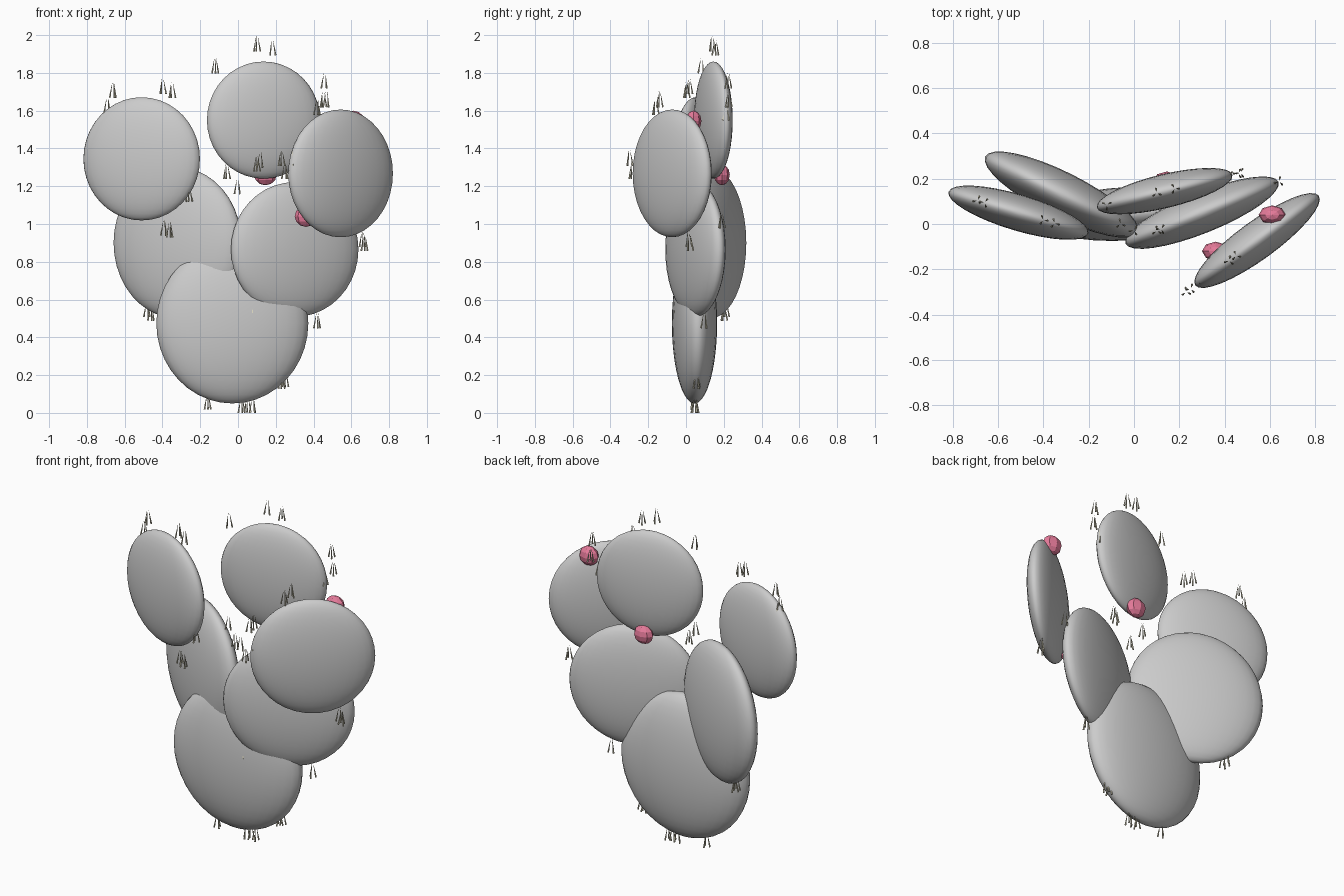
import bpy, bmesh, math, random
from mathutils import Matrix, Vector

if "Cube" in bpy.data.objects:
    bpy.data.objects.remove(bpy.data.objects["Cube"])
random.seed(4)


def material(name, rgb):
    m = bpy.data.materials.new(name)
    m.diffuse_color = (*rgb, 1)
    m.use_nodes = True
    m.node_tree.nodes["Principled BSDF"].inputs["Base Color"].default_value = m.diffuse_color
    return m


def make_object(name, bm, smooth, mat=None):
    me = bpy.data.meshes.new(name)
    bm.to_mesh(me)
    bm.free()
    for p in me.polygons:
        p.use_smooth = smooth
    if mat:
        me.materials.append(mat)
    ob = bpy.data.objects.new(name, me)
    bpy.context.collection.objects.link(ob)
    return ob


pink = material("bud_pink", (0.8, 0.2, 0.33))
straw = material("spine_straw", (0.72, 0.68, 0.52))

# Pads: name, centre, radii (width, thickness, height), yaw in degrees,
# and front-view (x, z) positions of the spine clusters in the pad's plane
pads = [
    ("base_pad", (-.03, .045, .475), (.403, .118, .425), 3,
     [(-.16, .06), (.02, .042), (.05, .045), (.08, .042), (.23, .17), (.25, .18)]),
    ("left_middle_pad", (-.32, .13, .9), (.376, .10, .4), -26.5,
     [(-.63, .98), (-.6, .95), (-.59, .92), (-.46, .53), (-.48, .55),
      (-.06, 1.28), (0, 1.2)]),
    ("right_middle_pad", (.30, .05, .865), (.364, .09, .357), 22,
     [(.42, .49), (.64, 1.02), (.1, 1.32), (.12, 1.34), (.07, .57)]),
    ("upper_left_pad", (-.51, .05, 1.345), (.322, .08, .326), -16.6,
     [(-.66, 1.71), (-.69, 1.63), (-.40, 1.73), (-.35, 1.71), (-.26, 1.16),
      (-.39, .98), (-.36, .97)]),
    ("top_pad", (.135, .145, 1.55), (.308, .075, .31), 13.5,
     [(-.12, 1.84), (.1, 1.955), (.18, 1.935), (.46, 1.76), (.47, 1.66), (.42, 1.59)]),
    ("upper_right_pad", (.543, -.073, 1.268), (.337, .085, .338), 36,
     [(.29, 1.35), (.23, 1.35), (.25, 1.28), (.42, 1.62), (.45, 1.66),
      (.66, .92), (.67, .9)]),
]

spines = bmesh.new()
for name, centre, radii, yaw, clusters in pads:
    bm = bmesh.new()
    bmesh.ops.create_uvsphere(
        bm, u_segments=32, v_segments=20, radius=1,
        matrix=Matrix.LocRotScale(
            Vector(centre), Matrix.Rotation(math.radians(yaw), 3, 'Z'), Vector(radii)))
    make_object(name, bm, True)
    # Spine clusters: three thin needles whose tips lean together
    for x, z in clusters:
        y = centre[1] + (x - centre[0]) * math.tan(math.radians(yaw))
        spin = random.uniform(0, math.tau)
        for i in range(3):
            turn = Matrix.Rotation(spin + i * math.tau / 3, 4, 'Z')
            lean = Matrix.Rotation(math.radians(-10), 4, 'Y')
            mat = (Matrix.Translation((x, y, z)) @ turn
                   @ Matrix.Translation((.012, 0, 0)) @ lean)
            bmesh.ops.create_cone(spines, cap_ends=True, segments=5, radius1=.005,
                                  radius2=0, depth=.085, matrix=mat)
make_object("spines", spines, False, straw)

# Flower buds: low-poly faceted balls
for i, pos in enumerate([(.145, .19, 1.26), (.61, .04, 1.545), (.36, -.12, 1.04)]):
    bm = bmesh.new()
    bmesh.ops.create_uvsphere(
        bm, u_segments=8, v_segments=6, radius=1,
        matrix=Matrix.LocRotScale(Vector(pos), None, Vector((.06, .042, .055))))
    make_object(f"flower_bud_{i + 1}", bm, False, pink)
